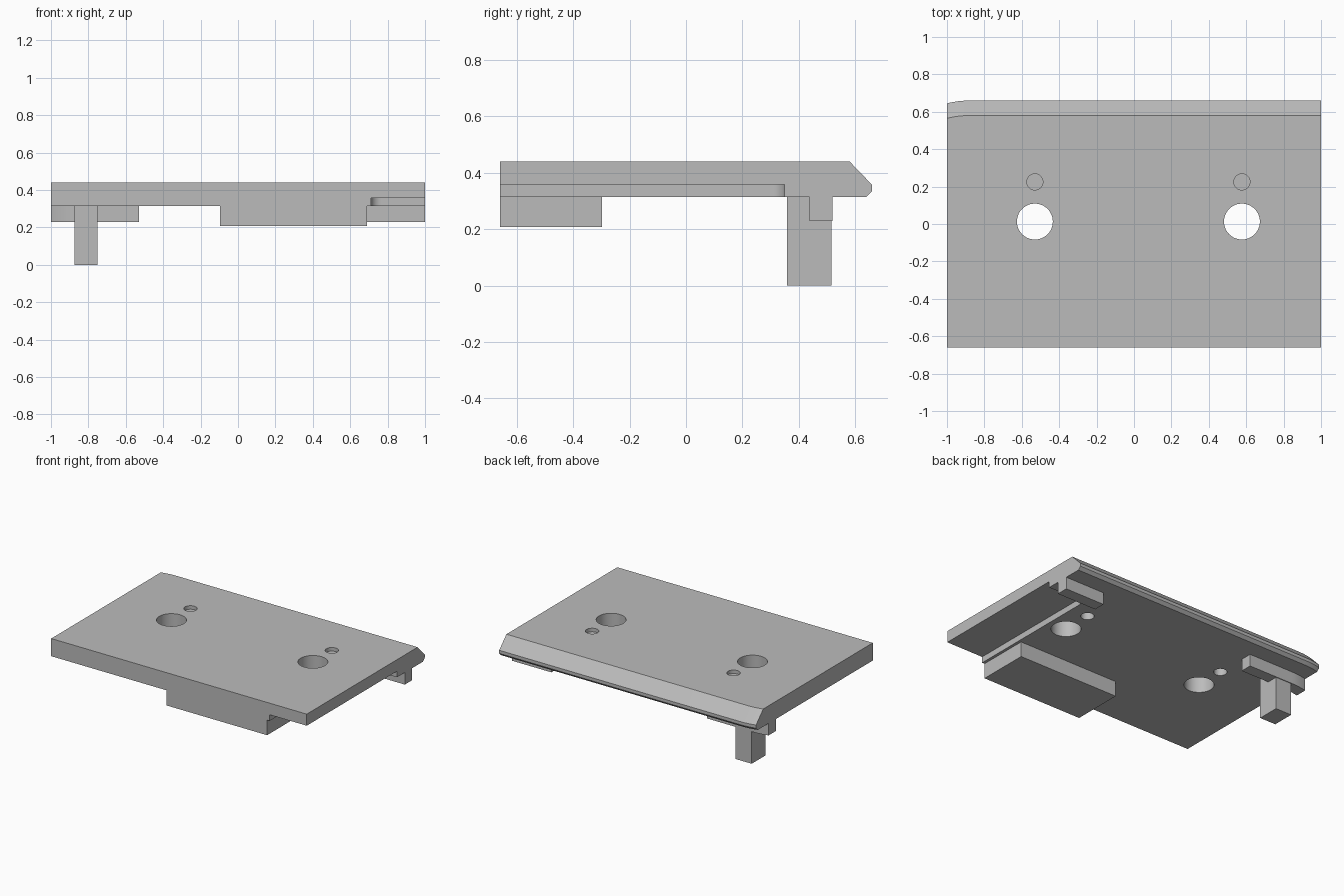
import bpy, bmesh, math

old = bpy.data.objects.get("Cube")
if old:
    bpy.data.objects.remove(old, do_unlink=True)

grey = bpy.data.materials.new("plain grey")
grey.use_nodes = True
grey.diffuse_color = (0.5, 0.5, 0.5, 1)
grey.node_tree.nodes["Principled BSDF"].inputs["Base Color"].default_value = (0.5, 0.5, 0.5, 1)

UNDER, TOP = 0.315, 0.44   # heights of the plate's faces
FRONT, BACK = -0.66, 0.66


def finish(name, bm):
    bmesh.ops.recalc_face_normals(bm, faces=bm.faces[:])
    mesh = bpy.data.meshes.new(name)
    bm.to_mesh(mesh)
    bm.free()
    mesh.materials.append(grey)
    obj = bpy.data.objects.new(name, mesh)
    bpy.context.collection.objects.link(obj)
    return obj


def prism(name, outline, z0, z1):
    """Vertical prism over an xy outline."""
    bm = bmesh.new()
    low = [bm.verts.new((x, y, z0)) for x, y in outline]
    face = bm.faces.new(low)
    up = bmesh.ops.extrude_face_region(bm, geom=[face])["geom"]
    for v in up:
        if isinstance(v, bmesh.types.BMVert):
            v.co.z = z1
    return finish(name, bm)


def box(name, x0, x1, y0, y1, z0, z1):
    return prism(name, [(x0, y0), (x1, y0), (x1, y1), (x0, y1)], z0, z1)


def disc(x, y, r, z0, z1):
    ring = [math.tau * i / 48 for i in range(48)]
    return prism("cutter", [(x + r * math.cos(a), y + r * math.sin(a)) for a in ring], z0, z1)


def sweep(name, profile, stations):
    """Run a yz profile along x; points behind the middle follow the curved end."""
    bm = bmesh.new()
    rings = []
    for x in stations:
        shift = 0.015 * max(0, (-0.88 - x) / 0.12) ** 2
        rings.append([bm.verts.new((x, y - (shift if y > 0 else 0), z)) for y, z in profile])
    for a, b in zip(rings, rings[1:]):
        for i in range(len(profile)):
            j = (i + 1) % len(profile)
            bm.faces.new((a[i], a[j], b[j], b[i]))
    bm.faces.new(rings[0])
    bm.faces.new(rings[-1])
    return finish(name, bm)


def cut(obj, cutter):
    cutter.hide_render = True
    mod = obj.modifiers.new("cut", "BOOLEAN")
    mod.operation, mod.solver, mod.object = "DIFFERENCE", "EXACT", cutter
    bpy.context.view_layer.objects.active = obj
    bpy.ops.object.modifier_apply(modifier=mod.name)
    bpy.data.objects.remove(cutter, do_unlink=True)


def smooth(obj):
    bpy.ops.object.select_all(action="DESELECT")
    obj.select_set(True)
    bpy.context.view_layer.objects.active = obj
    bpy.ops.object.shade_smooth_by_angle(angle=math.radians(20))


curved_end = [-1 + 0.12 * i / 8 for i in range(9)]

# Plate with a bevelled back edge
plate = sweep("plate", [(FRONT, UNDER), (0.64, UNDER), (BACK, 0.335), (BACK, 0.357),
                        (0.58, TOP), (FRONT, TOP)], curved_end + [1])

# Step under the side edge, with one rounded inner corner
r = 0.055
corner = [(0.71 + r - r * math.sin(a), 0.35 - r + r * math.cos(a))
          for a in (math.pi / 2 * i / 10 for i in range(11))]
cut(plate, prism("cutter", [(0.71, -0.8), (1.1, -0.8), (1.1, 0.35)] + corner, 0.2, 0.358))

# Through holes, each with a small pocket above and below
for x in (-0.53, 0.577):
    cut(plate, disc(x, 0.013, 0.096, 0.2, 0.6))
    cut(plate, disc(x, 0.225, 0.043, TOP - 0.025, 0.6))
    cut(plate, disc(x, 0.225, 0.043, 0.2, UNDER + 0.08))
smooth(plate)

# Parts below the plate
box("front_block", -0.097, 0.69, FRONT, -0.297, 0.208, UNDER)
box("right_rib", 0.69, 1, 0.437, 0.52, 0.23, UNDER)
left_rib = sweep("left_rib", [(0.437, 0.23), (0.52, 0.23), (0.52, UNDER), (0.437, UNDER)],
                 curved_end + [-0.53])
smooth(left_rib)
box("leg", -0.875, -0.75, 0.358, 0.515, 0, UNDER)
